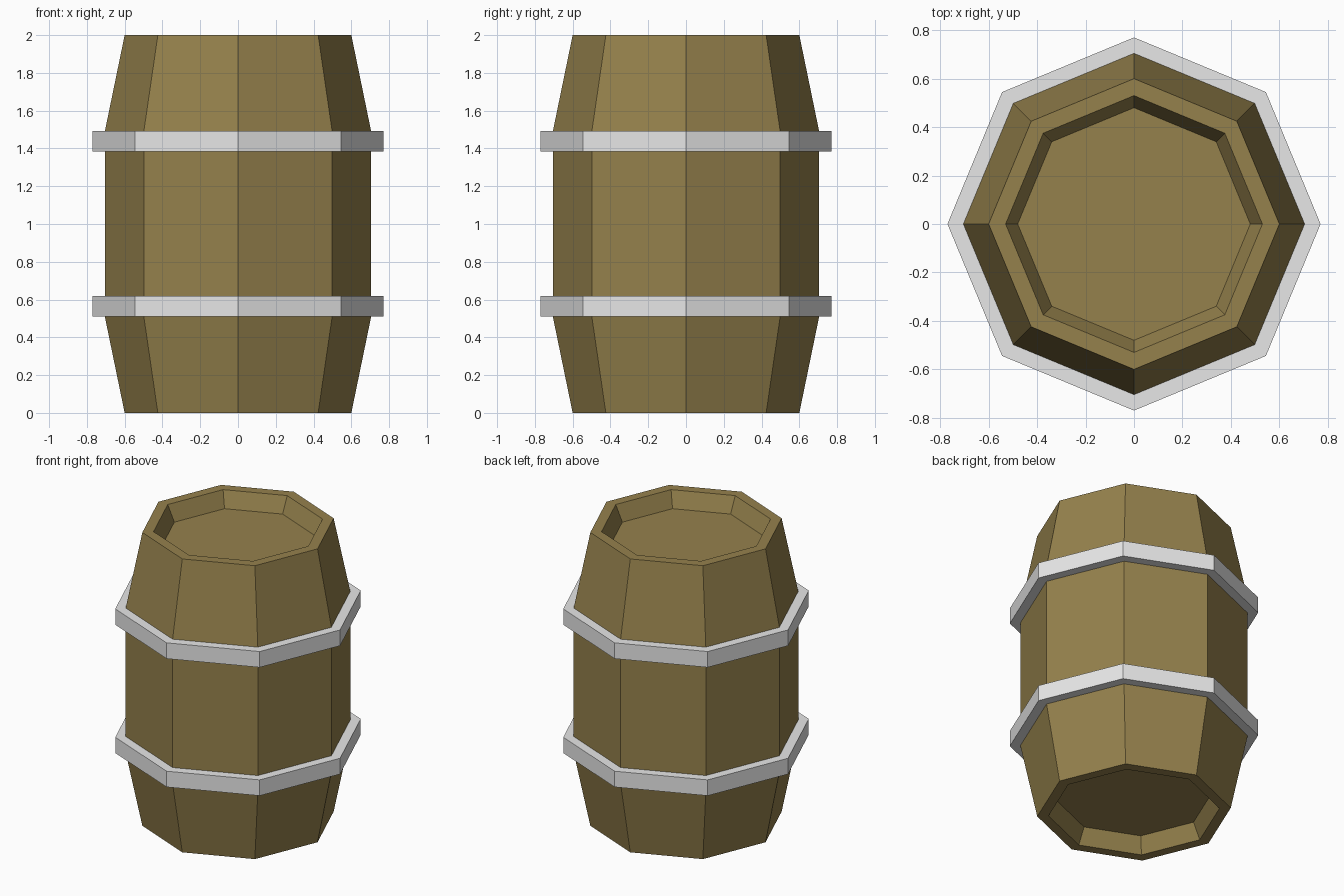
import bpy
import bmesh
from math import cos, sin, tau

cube = bpy.data.objects.get("Cube")
if cube:
    bpy.data.objects.remove(cube, do_unlink=True)

SIDES = 8


def make_material(name, rgb):
    mat = bpy.data.materials.new(name)
    mat.use_nodes = True
    color = (*rgb, 1)
    mat.diffuse_color = color
    mat.node_tree.nodes["Principled BSDF"].inputs["Base Color"].default_value = color
    return mat


def lathe(name, profile, mat, closed=False):
    """Turn a (radius, height) profile into a flat-sided solid."""
    bm = bmesh.new()
    rings = [[bm.verts.new((r * cos(tau * i / SIDES), r * sin(tau * i / SIDES), z))
              for i in range(SIDES)] for r, z in profile]
    pairs = list(zip(rings, rings[1:]))
    if closed:
        pairs.append((rings[-1], rings[0]))
    else:
        bm.faces.new(rings[0])
        bm.faces.new(rings[-1])
    for a, b in pairs:
        for i in range(SIDES):
            j = (i + 1) % SIDES
            bm.faces.new((a[i], a[j], b[j], b[i]))
    bmesh.ops.recalc_face_normals(bm, faces=bm.faces)
    mesh = bpy.data.meshes.new(name)
    bm.to_mesh(mesh)
    bm.free()
    mesh.materials.append(mat)
    obj = bpy.data.objects.new(name, mesh)
    bpy.context.collection.objects.link(obj)
    return obj


wood = make_material("brown wood", (0.30, 0.22, 0.073))
metal = make_material("light grey metal", (0.8, 0.8, 0.8))

# Barrel body with recessed ends, mirrored about mid height
lower = [(0.48, 0.107), (0.53, 0), (0.6, 0), (0.705, 0.51)]
upper = [(r, 2 - z) for r, z in reversed(lower)]
lathe("barrel_body", lower + upper, wood)

# Metal hoops
for name, z in (("lower_hoop", 0.51), ("upper_hoop", 1.385)):
    top = z + 0.108
    lathe(name, [(0.69, z), (0.77, z), (0.77, top), (0.69, top)], metal, closed=True)
